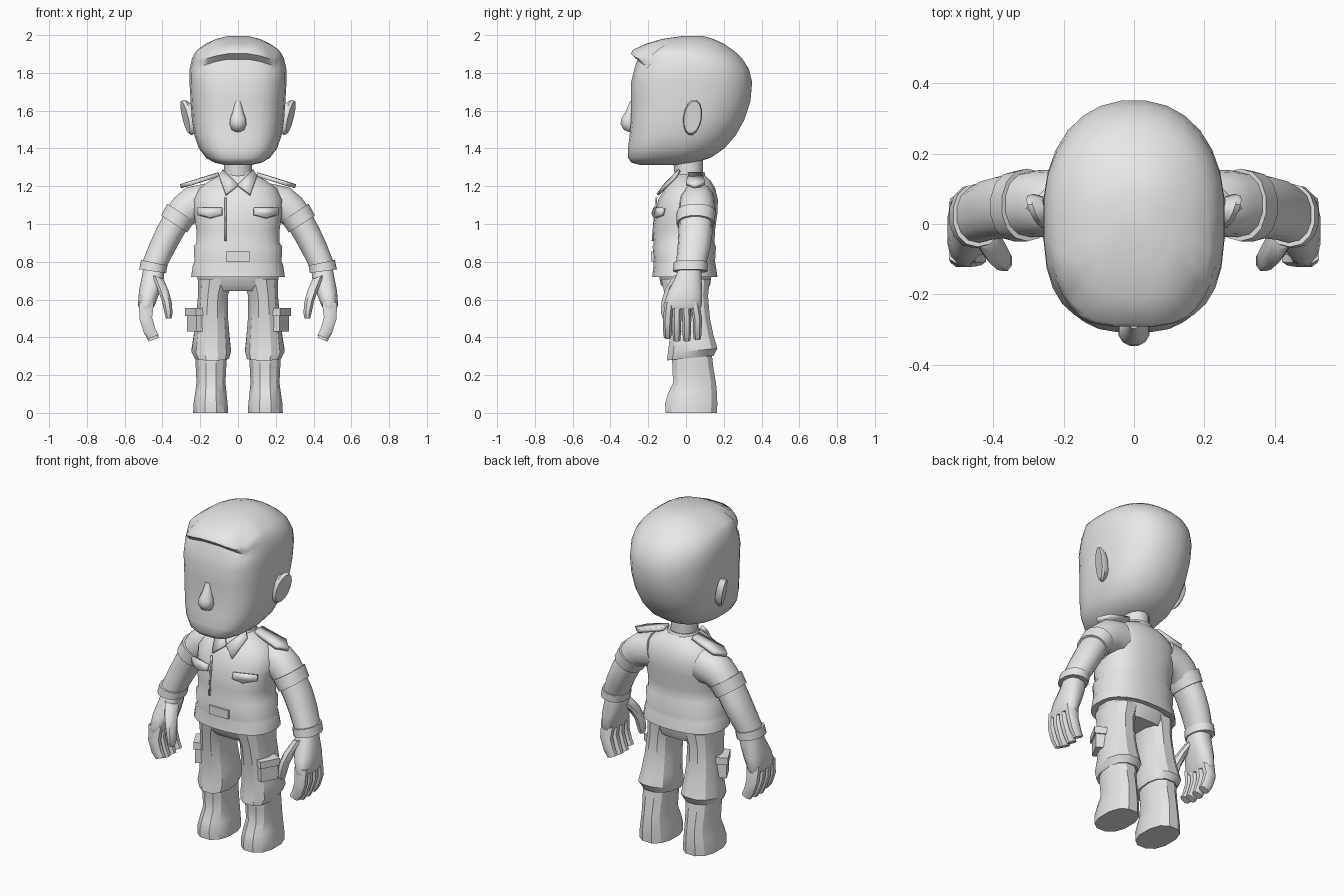
import bpy, bmesh, math
from mathutils import Vector, Matrix

grey = bpy.data.materials.new("plain_grey")
grey.diffuse_color = (0.8, 0.8, 0.8, 1)


def finish(name, bm, mirror=False, angle=40):
    bmesh.ops.recalc_face_normals(bm, faces=bm.faces)
    me = bpy.data.meshes.new(name)
    bm.to_mesh(me)
    bm.free()
    me.materials.append(grey)
    ob = bpy.data.objects.new(name, me)
    bpy.context.collection.objects.link(ob)
    bpy.ops.object.select_all(action='DESELECT')
    ob.select_set(True)
    bpy.context.view_layer.objects.active = ob
    bpy.ops.object.shade_smooth_by_angle(angle=math.radians(angle))
    if mirror:
        m = ob.modifiers.new("mirror", 'MIRROR')
        m.use_mirror_merge = False
    return ob


def power(v, e):
    return math.copysign(abs(v) ** (2 / e), v)


def loft(name, rings, mirror=False, angle=40):
    bm = bmesh.new()
    loops = [[bm.verts.new(p) for p in r] for r in rings]
    n = len(loops[0])
    for a, b in zip(loops, loops[1:]):
        for i in range(n):
            j = (i + 1) % n
            bm.faces.new((a[i], a[j], b[j], b[i]))
    bm.faces.new(loops[0])
    bm.faces.new(loops[-1])
    return finish(name, bm, mirror, angle)


def level(z, x0, x1, y0, y1, n=16, ef=2.4, eb=2.4, tilt=0.0):
    """Horizontal rounded ring with separate front and back squareness."""
    out = []
    for i in range(n):
        t = 2 * math.pi * (i + 0.5) / n
        e = eb if math.sin(t) > 0 else ef
        x = (x0 + x1) / 2 + (x1 - x0) / 2 * power(math.cos(t), e)
        y = (y0 + y1) / 2 + (y1 - y0) / 2 * power(math.sin(t), e)
        out.append(Vector((x, y, z + tilt * y)))
    return out


def tube(name, sections, n=12, e=2.2, mirror=True, angle=40):
    """Sections: x, y, z, tilt in degrees, half width, half depth."""
    rings = []
    for x, y, z, a, ru, rv in sections:
        u = Vector((math.cos(math.radians(a)), 0, math.sin(math.radians(a))))
        ring = []
        for i in range(n):
            t = 2 * math.pi * (i + 0.5) / n
            ring.append(Vector((x, y, z)) + u * ru * power(math.cos(t), e)
                        + Vector((0, rv * power(math.sin(t), e), 0)))
        rings.append(ring)
    return loft(name, rings, mirror, angle)


def plate(name, pts, thick, mirror=False):
    bm = bmesh.new()
    bm.faces.new([bm.verts.new(p) for p in pts])
    ob = finish(name, bm, mirror)
    s = ob.modifiers.new("thickness", 'SOLIDIFY')
    s.thickness, s.offset = thick, 0
    return ob


def box(name, loc, size, rot=0, mirror=False):
    bm = bmesh.new()
    m = (Matrix.Translation(loc) @ Matrix.Rotation(math.radians(rot), 4, 'Z')
         @ Matrix.Diagonal((*size, 1)))
    bmesh.ops.create_cube(bm, size=1, matrix=m)
    return finish(name, bm, mirror)


# Head with the hair lip overhanging the forehead
head = []
for z, hx, y0, y1 in [(1.312, .07, -.24, -.04), (1.325, .125, -.29, .05), (1.35, .17, -.308, .13),
                      (1.40, .208, -.308, .205), (1.47, .232, -.30, .265), (1.55, .245, -.292, .31),
                      (1.65, .252, -.292, .343), (1.75, .258, -.292, .352), (1.82, .257, -.275, .335),
                      (1.875, .245, -.258, .30), (1.905, .23, -.292, .27), (1.925, .213, -.283, .245),
                      (1.955, .17, -.21, .20), (1.98, .115, -.125, .145), (1.995, .055, -.02, .09)]:
    ring = level(z, -hx, hx, y0, y1, 28, 3.0, 2.2)
    for p in ring:
        if z > 1.84 and p.y < -.17 and z < 1.95:
            p.z -= 1.1 * p.x * p.x
    head.append(ring)
loft("head", head, angle=50)

# Nose
loft("nose", [level(z, -w, w, y, -.26, 12, 2, 2) for z, w, y in
              [(1.488, .015, -.305), (1.498, .034, -.33), (1.53, .046, -.348), (1.56, .042, -.343),
               (1.60, .027, -.318), (1.65, .016, -.297)]], angle=60)

# Ears: thin rounded discs that flare outward to the back
ear = []
for off, s in [(0, .8), (.03, 1.0), (.045, .9)]:
    ring = []
    for i in range(14):
        t = 2 * math.pi * i / 14
        d = .05 * math.cos(t) * s
        ring.append(Vector((.235 + off + .35 * d + .02 * math.sin(t), .035 + d + .01 * math.sin(t),
                            1.565 + .095 * math.sin(t) * s)))
    ear.append(ring)
loft("ear", ear, True)

# Neck
loft("neck", [level(1.2, -.075, .075, -.055, .09, 14, 2, 2),
              level(1.42, -.075, .075, -.075, .09, 14, 2, 2)])

# Shirt body with the hem fold and shoulder slope
shirt = [(.722, .235, -.165, .155), (.72, .25, -.18, .168), (.785, .24, -.172, .158),
         (.80, .232, -.172, .155), (.88, .236, -.178, .16), (.90, .222, -.172, .152),
         (.97, .222, -.178, .155), (1.06, .235, -.165, .168), (1.13, .238, -.147, .17),
         (1.19, .205, -.112, .155), (1.23, .15, -.08, .13), (1.265, .085, -.05, .095)]
loft("shirt", [level(z, -h, h, a, b, 24) for z, h, a, b in shirt])

# Collar
loft("collar_band", [level(1.24, -.098, .098, -.06, .108), level(1.275, -.084, .084, -.05, .098),
                     level(1.27, -.07, .07, -.04, .085)])
plate("collar_flap", [(0, -.112, 1.205), (.065, -.15, 1.155), (.1, -.055, 1.252), (.078, -.035, 1.285)],
      .016, True)

# Shoulder straps
plate("shoulder_strap", [(.10, .015, 1.262), (.25, .0, 1.215), (.305, .045, 1.2), (.25, .1, 1.217),
                         (.10, .085, 1.264)], .022, True)

# Chest pocket flaps, buckle and front seam
plate("pocket_flap", [(.085, -.163, 1.085), (.215, -.118, 1.085), (.215, -.126, 1.05),
                      (.15, -.165, 1.033), (.085, -.175, 1.05)], .02, True)
box("buckle", (0, -.174, .828), (.125, .024, .052))
plate("front_seam", [(-.07, -.176, .91), (-.062, -.178, .91), (-.062, -.158, 1.14), (-.07, -.156, 1.14)], .008)

# Sleeves and turned cuffs
tube("sleeve", [(.15, .06, 1.12, 75, .10, .09), (.22, .06, 1.105, 58, .105, .095),
                (.27, .058, 1.08, 42, .092, .095), (.325, .053, 1.025, 34, .078, .09)], 14)
tube("sleeve_cuff", [(.302, .054, 1.06, 33, .07, .08), (.302, .054, 1.06, 33, .088, .103),
                     (.338, .05, 1.0, 33, .084, .1), (.338, .05, 1.0, 33, .065, .08)], 14)

# Forearms and wrist bands
tube("forearm", [(.325, .05, 1.02, 33, .074, .088), (.365, .05, .95, 28, .073, .09),
                 (.405, .042, .87, 22, .07, .087), (.445, .025, .78, 12, .066, .08)], 14)
tube("wrist_band", [(.443, .025, .795, 12, .055, .07), (.443, .025, .795, 12, .073, .09),
                    (.452, .022, .75, 8, .074, .091), (.452, .022, .75, 8, .055, .07)], 14)

# Hands: palm, four curled fingers and thumb
tube("palm", [(.445, .02, .76, 8, .058, .062), (.452, .012, .71, 8, .06, .072),
              (.47, -.005, .64, 5, .056, .093), (.485, -.018, .57, 0, .046, .104),
              (.487, -.02, .55, 0, .036, .098)], 12, 2.6, angle=50)
for i, (y, tip) in enumerate([(-.098, .395), (-.049, .38), (.004, .38), (.06, .388)]):
    tube("finger_%d" % (i + 1), [(.485, y * .85 - .005, .585, 0, .042, .025), (.488, y, .50, -8, .036, .0255),
                                 (.468, y, .435, -18, .034, .0245), (.447, y, tip + .008, -22, .03, .02)], 8, 2.6)
tube("thumb", [(.425, -.02, .72, 20, .035, .05), (.398, -.07, .655, 15, .034, .042),
               (.377, -.098, .59, 5, .028, .034), (.368, -.105, .53, 0, .023, .03),
               (.367, -.105, .5, 0, .016, .02)], 8)

# Hips and trouser legs with flared hems
loft("hips", [level(.645, -.19, .19, -.105, .115, 16), level(.68, -.212, .212, -.135, .13, 16),
              level(.745, -.225, .225, -.15, .14, 16)])
legs = [(.71, .02, .215, -.135, .13), (.62, .052, .214, -.115, .12), (.5, .05, .226, -.1, .13),
        (.40, .042, .238, -.09, .148), (.325, .034, .25, -.1, .17), (.288, .045, .23, -.105, .15),
        (.295, .07, .205, -.07, .12)]
loft("trouser_leg", [level(z, a, b, c, d, 12, tilt=.1 if z < .45 else 0) for z, a, b, c, d in legs],
     True, 32)

# Cargo pockets
box("cargo_pocket", (.218, -.035, .478), (.06, .105, .095), -28, True)
box("cargo_pocket_flap", (.22, -.036, .535), (.072, .12, .042), -28, True)

# Boots
boots = [(0, .05, .24, -.112, .168), (.05, .052, .238, -.115, .17), (.10, .058, .23, -.1, .168),
         (.16, .064, .222, -.072, .162), (.24, .06, .226, -.075, .148), (.31, .055, .228, -.078, .14)]
loft("boot", [level(z, a, b, c, d, 12) for z, a, b, c, d in boots], True, 32)
